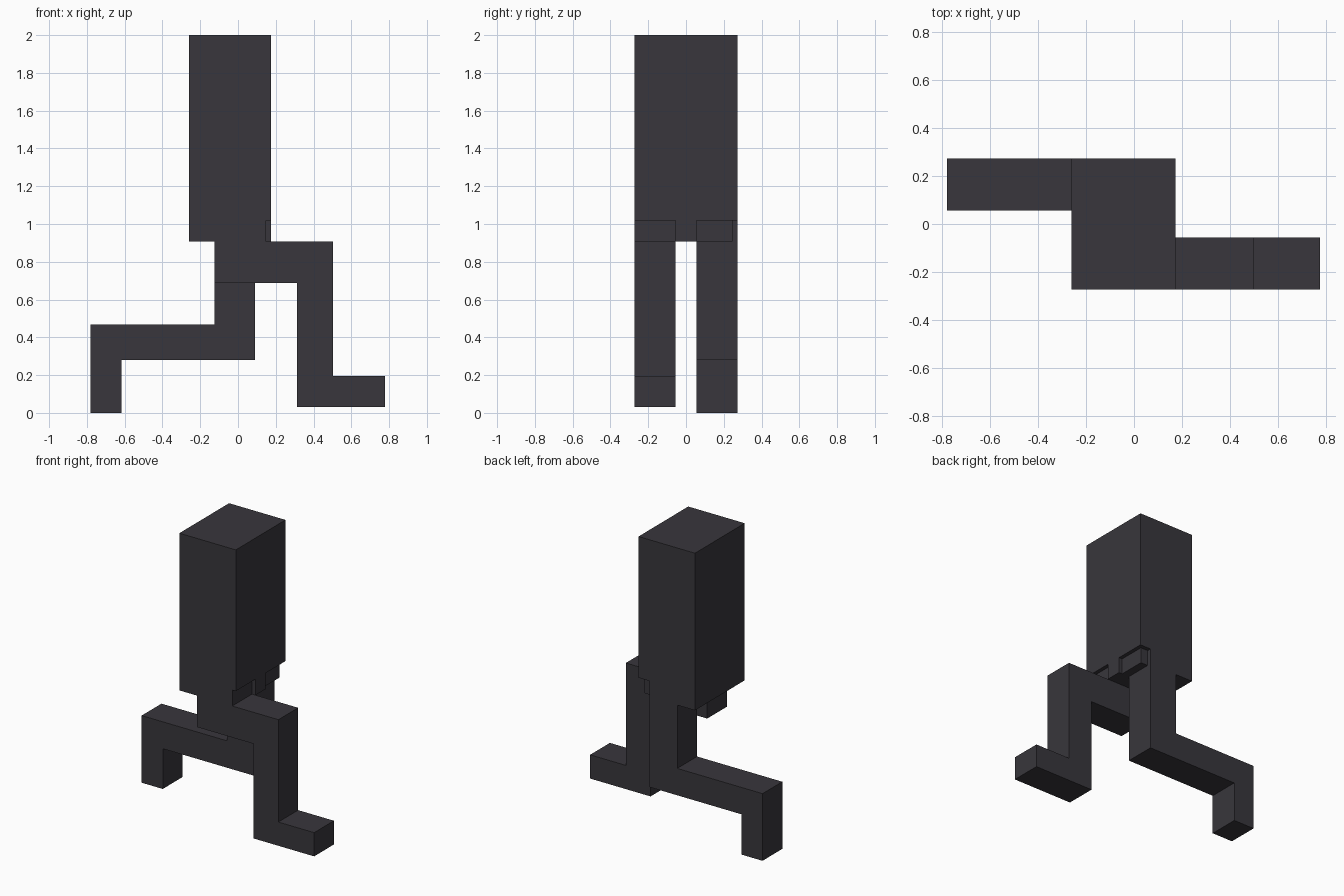
import bpy
import bmesh

if "Cube" in bpy.data.objects:
    bpy.data.objects.remove(bpy.data.objects["Cube"], do_unlink=True)

charcoal = bpy.data.materials.new("charcoal")
charcoal.use_nodes = True
COLOUR = (0.040, 0.037, 0.045, 1.0)
charcoal.diffuse_color = COLOUR
charcoal.node_tree.nodes["Principled BSDF"].inputs["Base Color"].default_value = COLOUR


def prism(name, profile, y0, y1):
    """Extrude an x-z outline from y0 to y1."""
    bm = bmesh.new()
    face = bm.faces.new([bm.verts.new((x, y0, z)) for x, z in profile])
    ext = bmesh.ops.extrude_face_region(bm, geom=[face])
    verts = [v for v in ext["geom"] if isinstance(v, bmesh.types.BMVert)]
    bmesh.ops.translate(bm, verts=verts, vec=(0, y1 - y0, 0))
    bmesh.ops.recalc_face_normals(bm, faces=bm.faces)
    mesh = bpy.data.meshes.new(name)
    bm.to_mesh(mesh)
    bm.free()
    mesh.materials.append(charcoal)
    obj = bpy.data.objects.new(name, mesh)
    bpy.context.collection.objects.link(obj)
    return obj


def box(name, x0, x1, y0, y1, z0, z1):
    return prism(name, [(x0, z0), (x1, z0), (x1, z1), (x0, z1)], y0, y1)


HALF = 0.273      # half width
GAP = 0.056       # inner side of each leg
HIP = 0.907       # underside of torso
NOTCH = 1.018     # top of the hip notches

# Torso block, with shallow notches over the hips
torso = box("torso", -0.26, 0.174, -HALF, HALF, HIP, 2.0)
notches = [
    (0.147, 0.3, -0.4, -GAP),   # right hip
    (0.147, 0.3, GAP, 0.4),     # left hip
    (0.09, 0.3, 0.245, 0.4),    # left hip, outer corner
]
for i, (x0, x1, y0, y1) in enumerate(notches):
    cutter = box("notch_cutter", x0, x1, y0, y1, HIP - 0.1, NOTCH)
    cutter.hide_render = True
    mod = torso.modifiers.new("notch", "BOOLEAN")
    mod.operation = "DIFFERENCE"
    mod.solver = "EXACT"
    mod.object = cutter
    bpy.context.view_layer.objects.active = torso
    bpy.ops.object.modifier_apply(modifier=mod.name)
    bpy.data.objects.remove(cutter, do_unlink=True)

# Leading leg: raised thigh, upright shin and foot
prism("leading_leg", [
    (-0.124, HIP), (-0.124, 0.688), (0.312, 0.688), (0.312, 0.03),
    (0.777, 0.03), (0.777, 0.195), (0.502, 0.195), (0.502, HIP),
], -HALF, -GAP)

# Trailing leg: upright thigh, shin stretched back and foot pointing down
prism("trailing_leg", [
    (-0.124, HIP), (-0.124, 0.467), (-0.78, 0.467), (-0.78, 0.0),
    (-0.618, 0.0), (-0.618, 0.28), (0.09, 0.28), (0.09, HIP),
], GAP, HALF)
